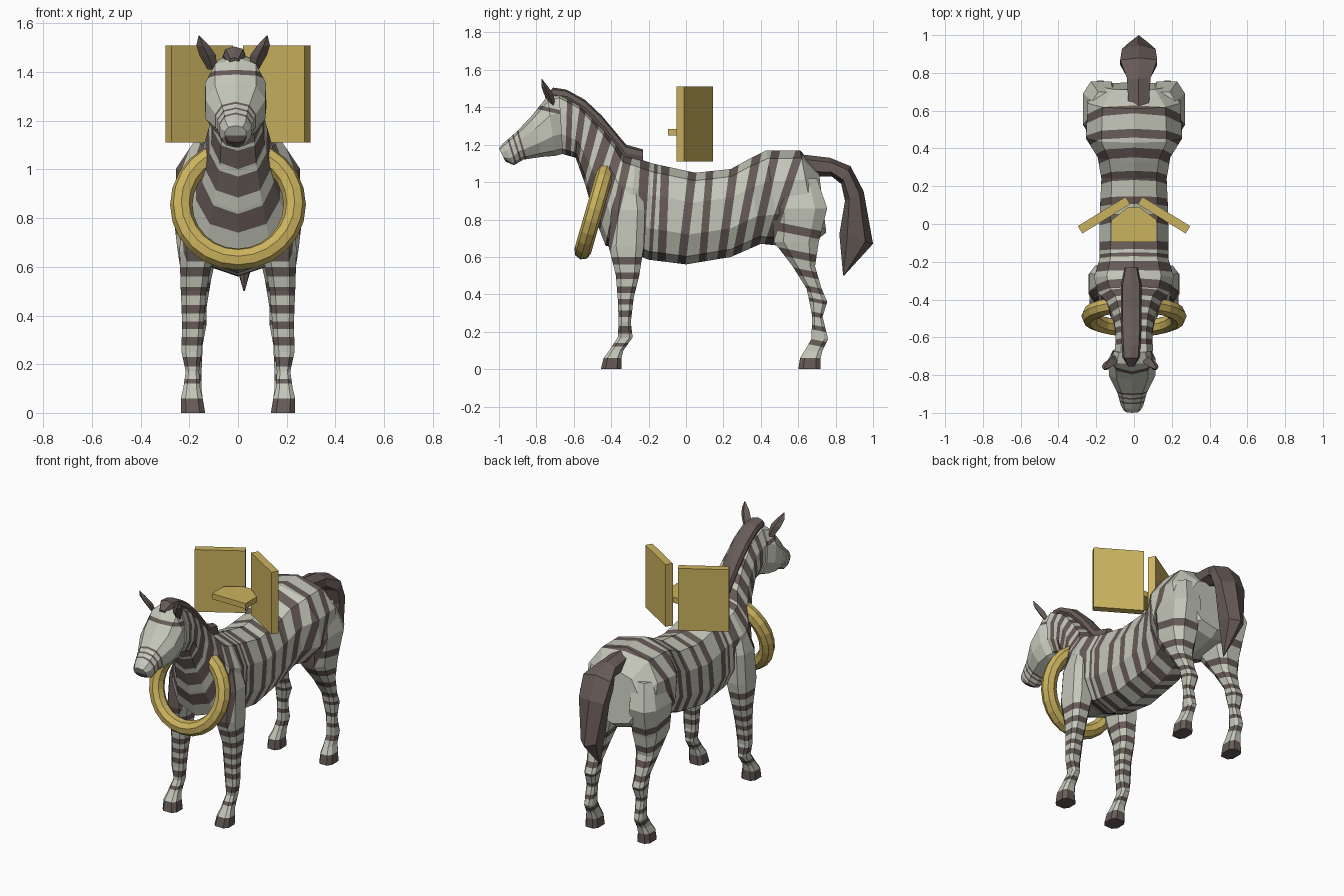
import bpy, bmesh, math
from mathutils import Vector


def material(name, rgb):
    m = bpy.data.materials.new(name)
    m.diffuse_color = (*rgb, 1)
    return m


LIGHT = material("pale_coat", (0.56, 0.57, 0.49))
DARK = material("dark_brown", (0.135, 0.105, 0.096))
GOLD = material("gold", (0.60, 0.45, 0.115))


def finish(name, bm, mats):
    bmesh.ops.recalc_face_normals(bm, faces=bm.faces[:])
    me = bpy.data.meshes.new(name)
    bm.to_mesh(me)
    bm.free()
    for m in mats:
        me.materials.append(m)
    ob = bpy.data.objects.new(name, me)
    bpy.context.collection.objects.link(ob)
    return ob


def skin(rings):
    """Join successive rings of points into a capped tube."""
    bm = bmesh.new()
    loops = [[bm.verts.new(p) for p in r] for r in rings]
    n = len(loops[0])
    for a, b in zip(loops, loops[1:]):
        for i in range(n):
            j = (i + 1) % n
            bm.faces.new((a[i], a[j], b[j], b[i]))
    bm.faces.new(loops[0])
    bm.faces.new(loops[-1])
    return bm


def power(v, e):
    return math.copysign(abs(v) ** e, v)


def body_rings(sections, n=10, e=0.8, x=0.0):
    """Each section: top y, top z, bottom y, bottom z, half width."""
    out = []
    for ty, tz, by, bz, w in sections:
        ring = []
        for i in range(n):
            t = 2 * math.pi * i / n
            k = (1 + power(math.cos(t), 0.9)) / 2
            ring.append((x + w * power(math.sin(t), e),
                         by + (ty - by) * k, bz + (tz - bz) * k))
        out.append(ring)
    return out


def leg_rings(sections, side):
    """Each section: height, front y, back y, inner x, outer x."""
    out = []
    for z, y0, y1, x0, x1 in sections:
        ring = []
        for i in range(8):
            t = math.pi * (i + 0.5) / 4
            c, s = power(math.cos(t), 0.65), power(math.sin(t), 0.65)
            ring.append((side * ((x0 + x1) / 2 + c * (x1 - x0) / 1.9),
                         (y0 + y1) / 2 + s * (y1 - y0) / 1.9, z))
        out.append(ring)
    return out


def paint(bm, stripes):
    """Cut bands along side-on lines (y, z, y, z, width) and darken them."""
    bands = []
    for y0, z0, y1, z1, w in stripes:
        p = Vector((0, y0, z0))
        n = Vector((0, z0 - z1, y1 - y0)).normalized()
        bands.append((p, n, w / 2))
        for s in (-1, 1):
            bmesh.ops.bisect_plane(bm, geom=bm.verts[:] + bm.edges[:] + bm.faces[:],
                                   plane_co=p + n * s * w / 2, plane_no=n)
    for f in bm.faces:
        c = f.calc_center_median()
        f.material_index = int(any(abs((c - p).dot(n)) < h for p, n, h in bands))


# Torso, neck and head share their end rings
SHOULDER = (-0.33, 1.15, -0.43, 0.66, 0.20)
NAPE = (-0.68, 1.48, -0.66, 1.15, 0.105)
torso = [(0.71, 1.06, 0.75, 0.73, 0.17), (0.61, 1.17, 0.70, 0.69, 0.255),
         (0.43, 1.17, 0.50, 0.66, 0.265), (0.33, 1.12, 0.40, 0.67, 0.20),
         (0.24, 1.07, 0.24, 0.60, 0.18), (0.05, 1.05, 0.0, 0.56, 0.19),
         (-0.18, 1.10, -0.20, 0.585, 0.19), (-0.27, 1.13, -0.31, 0.63, 0.22), SHOULDER]
neck = [SHOULDER, (-0.37, 1.21, -0.495, 0.83, 0.15), (-0.46, 1.31, -0.54, 0.99, 0.115),
        (-0.57, 1.42, -0.59, 1.13, 0.10), NAPE]
head = [NAPE, (-0.74, 1.46, -0.70, 1.14, 0.13), (-0.82, 1.36, -0.77, 1.135, 0.128),
        (-0.91, 1.265, -0.87, 1.12, 0.08), (-0.98, 1.205, -0.92, 1.09, 0.062),
        (-1.0, 1.18, -0.965, 1.11, 0.045)]

CHEST_BAND = (-0.32, 1.10, -0.42, 0.67, 0.05)
RUMP_BANDS = [(0.47, 1.12, 0.36, 0.62, 0.045), (0.61, 1.17, 0.46, 0.72, 0.045)]
torso_bands = [CHEST_BAND, (-0.22, 1.1, -0.25, 0.6, 0.05), (-0.11, 1.1, -0.13, 0.6, 0.045),
               (-0.16, 1.1, -0.19, 0.6, 0.02), (0.04, 1.1, -0.02, 0.6, 0.045),
               (0.13, 1.1, 0.09, 0.6, 0.04), (0.26, 1.1, 0.19, 0.6, 0.045),
               (0.37, 1.1, 0.27, 0.6, 0.045)] + RUMP_BANDS
neck_bands = [(-0.35, 1.20, -0.475, 0.78, 0.05), (-0.41, 1.27, -0.525, 0.92, 0.05),
              (-0.48, 1.34, -0.56, 1.03, 0.045), (-0.55, 1.41, -0.59, 1.11, 0.035),
              (-0.62, 1.46, -0.63, 1.15, 0.03)]
head_bands = [(-0.79, 1.40, -0.70, 1.38, 0.022), (-0.90, 1.27, -0.86, 1.13, 0.010),
              (-0.925, 1.25, -0.885, 1.12, 0.010), (-0.95, 1.23, -0.91, 1.10, 0.010),
              (-1.026, 1.12, -0.956, 1.06, 0.09)]
for name, secs, bands, x in (("torso", torso, torso_bands, 0), ("neck", neck, neck_bands, 0),
                             ("head", head, head_bands, -0.01)):
    bm = skin(body_rings(secs, x=x))
    paint(bm, bands)
    finish(name, bm, [LIGHT, DARK])

# Legs
front = [(1.0, -0.36, -0.25, 0.10, 0.19), (0.85, -0.40, -0.22, 0.10, 0.235),
         (0.66, -0.415, -0.225, 0.10, 0.24), (0.50, -0.375, -0.25, 0.13, 0.235),
         (0.38, -0.365, -0.28, 0.14, 0.23), (0.25, -0.36, -0.295, 0.15, 0.232),
         (0.17, -0.365, -0.285, 0.16, 0.215), (0.10, -0.41, -0.335, 0.155, 0.225),
         (0.06, -0.44, -0.345, 0.145, 0.235), (0, -0.455, -0.345, 0.135, 0.235)]
hind = [(1.02, 0.48, 0.70, 0.08, 0.22), (0.86, 0.46, 0.755, 0.08, 0.27),
        (0.68, 0.47, 0.71, 0.08, 0.25), (0.55, 0.57, 0.69, 0.11, 0.23),
        (0.43, 0.645, 0.725, 0.13, 0.21), (0.36, 0.66, 0.755, 0.13, 0.21),
        (0.28, 0.675, 0.73, 0.145, 0.205), (0.16, 0.67, 0.76, 0.15, 0.205),
        (0.10, 0.635, 0.73, 0.15, 0.21), (0.06, 0.61, 0.72, 0.145, 0.225),
        (0, 0.60, 0.72, 0.14, 0.23)]
hoof = (0, 0.02, 1, 0.02, 0.08)
front_bands = [CHEST_BAND, hoof] + [(-0.4, z, -0.3, z, w) for z, w in
               ((0.13, 0.02), (0.21, 0.04), (0.295, 0.035), (0.36, 0.03),
                (0.425, 0.035), (0.50, 0.035), (0.58, 0.04))]
hind_bands = RUMP_BANDS + [hoof] + [(0.6, z, 0.7, z - 0.02, w) for z, w in
              ((0.16, 0.03), (0.24, 0.025), (0.31, 0.025), (0.385, 0.02),
               (0.44, 0.03), (0.52, 0.035), (0.61, 0.04), (0.74, 0.045))]
for name, secs, bands in (("front_leg", front, front_bands), ("hind_leg", hind, hind_bands)):
    for label, side in (("left", -1), ("right", 1)):
        bm = skin(leg_rings(secs, side))
        paint(bm, bands)
        finish(f"{name}_{label}", bm, [LIGHT, DARK])

# Mane ridge along the neck
mane = [(-0.23, 1.175, -0.23, 1.10, 0.035), (-0.32, 1.20, -0.33, 1.11, 0.055),
        (-0.45, 1.355, -0.43, 1.24, 0.055), (-0.54, 1.44, -0.53, 1.35, 0.055),
        (-0.64, 1.495, -0.63, 1.42, 0.05), (-0.71, 1.505, -0.70, 1.43, 0.045),
        (-0.755, 1.46, -0.74, 1.42, 0.02)]
finish("mane", skin(body_rings(mane, 8, 0.6, -0.015)), [DARK])

# Tail with a broad drooping tuft
tail = [(0.60, 1.15, 0.66, 1.03, 0.06), (0.77, 1.13, 0.78, 1.03, 0.07),
        (0.88, 1.085, 0.83, 0.99, 0.11), (0.95, 0.95, 0.85, 0.90, 0.10),
        (1.0, 0.67, 0.82, 0.72, 0.06), (0.845, 0.50, 0.84, 0.50, 0.003)]
finish("tail", skin(body_rings(tail, 6, 0.8, 0.025)), [DARK])

# Ears
for label, side in (("left", -1), ("right", 1)):
    rings = []
    for dx, y, z, r in ((0.085, -0.71, 1.41, 0.02), (0.105, -0.735, 1.47, 0.034),
                        (0.125, -0.755, 1.51, 0.026), (0.14, -0.77, 1.55, 0.002)):
        rings.append([(-0.02 + side * dx + r * math.cos(a * math.pi / 2),
                       y + 0.7 * r * math.sin(a * math.pi / 2), z) for a in range(4)])
    finish(f"ear_{label}", skin(rings), [DARK])

# Ring collar hung round the neck
bpy.ops.mesh.primitive_torus_add(major_radius=0.233, minor_radius=0.046, major_segments=24,
                                 minor_segments=8, location=(0, -0.488, 0.855),
                                 rotation=(math.radians(74), 0, 0))
collar = bpy.context.object
collar.name = "collar"
collar.data.materials.append(GOLD)

# Two upright panels in a V above the back
for label, side in (("left", -1), ("right", 1)):
    bpy.ops.mesh.primitive_cube_add(size=1, location=(side * 0.159, 0.047, 1.31),
                                    rotation=(0, 0, -side * math.radians(31.5)))
    panel = bpy.context.object
    panel.name = f"panel_{label}"
    panel.scale = (0.297, 0.046, 0.40)
    panel.data.materials.append(GOLD)

# Small shelf between the panels
outline = [(-0.12, -0.095), (0.12, -0.095), (0.12, 0.02), (0.03, 0.09), (-0.03, 0.09), (-0.12, 0.02)]
finish("shelf", skin([[(x, y, z) for x, y in outline] for z in (1.25, 1.285)]), [GOLD])
